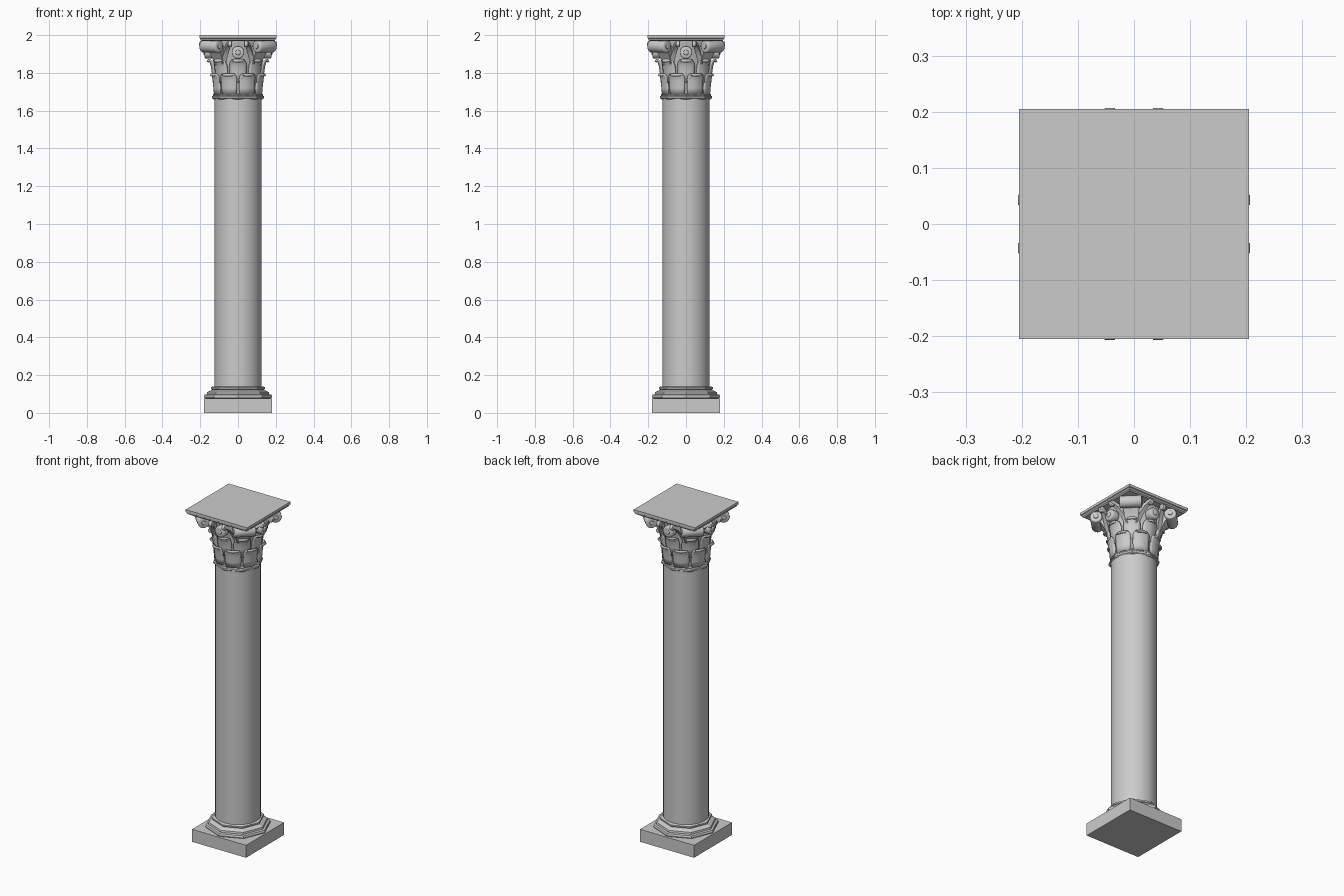
import bpy, bmesh
from math import sin, cos, pi, sqrt, radians
from mathutils import Vector, Matrix

cube = bpy.data.objects.get("Cube")
if cube:
    bpy.data.objects.remove(cube)

stone = bpy.data.materials.new("grey_stone")
stone.use_nodes = True
COLOUR = (0.6, 0.6, 0.6, 1)
stone.diffuse_color = COLOUR
bsdf = stone.node_tree.nodes["Principled BSDF"]
bsdf.inputs["Base Color"].default_value = COLOUR
bsdf.inputs["Roughness"].default_value = 0.8


def finish(name, bm, angle=0):
    bmesh.ops.recalc_face_normals(bm, faces=bm.faces)
    mesh = bpy.data.meshes.new(name)
    bm.to_mesh(mesh)
    bm.free()
    mesh.materials.append(stone)
    ob = bpy.data.objects.new(name, mesh)
    bpy.context.collection.objects.link(ob)
    if angle:
        bpy.ops.object.select_all(action='DESELECT')
        ob.select_set(True)
        bpy.context.view_layer.objects.active = ob
        bpy.ops.object.shade_smooth_by_angle(angle=radians(angle))
    return ob


def lathe(name, profile, sides, turn=0, scale=1, angle=0):
    """Revolve a (radius, height) profile and cap both ends."""
    bm = bmesh.new()
    rings = []
    for r, z in profile:
        rings.append([bm.verts.new((r * scale * cos(turn + 2 * pi * i / sides),
                                    r * scale * sin(turn + 2 * pi * i / sides), z))
                      for i in range(sides)])
    for a, b in zip(rings, rings[1:]):
        for i in range(sides):
            j = (i + 1) % sides
            bm.faces.new((a[i], a[j], b[j], b[i]))
    bm.faces.new(rings[0])
    bm.faces.new(rings[-1])
    return finish(name, bm, angle)


def square(name, profile):
    return lathe(name, profile, 4, pi / 4, sqrt(2))


def leaf(name, path, turn):
    """Leaf wrapped on the bell; path rows are (radius, height, half width)."""
    bm = bmesh.new()
    rows = []
    for r, z, w in path:
        rows.append([])
        for k in range(-3, 4):
            a = turn + w * k / 3 / r
            bulge = r + 0.005 * (1 - abs(k) / 3)
            rows[-1].append(bm.verts.new((bulge * cos(a), bulge * sin(a), z)))
    for a, b in zip(rows, rows[1:]):
        for i in range(len(a) - 1):
            bm.faces.new((a[i], a[i + 1], b[i + 1], b[i]))
    ob = finish(name, bm, 40)
    solid = ob.modifiers.new("thickness", 'SOLIDIFY')
    solid.thickness = 0.009
    solid.offset = 0


def local(turn, r, side, z):
    """Point at a distance out and sideways along a turned direction."""
    return Vector((r * cos(turn) - side * sin(turn), r * sin(turn) + side * cos(turn), z))


def roll(name, centre, axis, radius, length, inset=0.006):
    """Round drum with softened rims along an axis."""
    bm = bmesh.new()
    place = Matrix.Translation(centre) @ axis.to_track_quat('Z', 'Y').to_matrix().to_4x4()
    bmesh.ops.create_cone(bm, cap_ends=True, segments=20, radius1=radius,
                          radius2=radius, depth=length, matrix=place)
    rims = [e for e in bm.edges if any(len(f.verts) > 4 for f in e.link_faces)]
    bmesh.ops.bevel(bm, geom=rims, offset=inset, segments=2, affect='EDGES', profile=0.5)
    finish(name, bm, 50)


def stem(name, turn, path):
    """Strap of sections (out, side, height, half width, half depth)."""
    bm = bmesh.new()
    rings = []
    for r, s, z, w, d in path:
        rings.append([bm.verts.new(local(turn, r + i * d, s + j * w, z - i * d))
                      for i, j in ((-1, -1), (1, -1), (1, 1), (-1, 1))])
    for a, b in zip(rings, rings[1:]):
        for i in range(4):
            j = (i + 1) % 4
            bm.faces.new((a[i], a[j], b[j], b[i]))
    bm.faces.new(rings[0])
    bm.faces.new(rings[-1])
    finish(name, bm, 35)


# Base and shaft
square("plinth", [(0.18, 0), (0.18, 0.075)])
lathe("base_moulding", [(0.168, 0.075), (0.178, 0.08), (0.18, 0.088), (0.177, 0.096),
                        (0.165, 0.099), (0.163, 0.11), (0.15, 0.117), (0.138, 0.122),
                        (0.143, 0.127), (0.143, 0.135), (0.134, 0.14)], 8)
lathe("shaft", [(0.125, 0.13), (0.125, 1.67)], 32, angle=30)
lathe("neck_moulding", [(0.13, 1.66), (0.137, 1.666), (0.137, 1.676),
                        (0.131, 1.681), (0.134, 1.686), (0.128, 1.692)], 8)

# Bell and abacus
lathe("capital_bell", [(0.119, 1.68), (0.12, 1.78), (0.124, 1.84), (0.135, 1.9),
                       (0.152, 1.95), (0.156, 1.975)], 32, angle=40)
square("abacus", [(0.19, 1.968), (0.198, 1.974), (0.2, 1.982), (0.205, 1.985), (0.205, 2.0)])

# Two rows of leaves
LOWER = [(0.123, 1.685, 0.04), (0.126, 1.72, 0.045), (0.129, 1.755, 0.046),
         (0.134, 1.782, 0.044), (0.143, 1.793, 0.036), (0.149, 1.784, 0.022)]
UPPER = [(0.125, 1.75, 0.04), (0.129, 1.8, 0.045), (0.134, 1.835, 0.046),
         (0.142, 1.86, 0.042), (0.152, 1.868, 0.033), (0.158, 1.858, 0.02)]
for i in range(8):
    leaf("lower_leaf", LOWER, pi / 4 * i + pi / 8)
    leaf("upper_leaf", UPPER, pi / 4 * i)

for i in range(4):
    # Corner scroll: drum, end eyes and supporting strap
    diag = pi / 4 + pi / 2 * i
    across = local(diag, 0, 1, 0)
    centre = local(diag, 0.2, 0, 1.94)
    roll("corner_scroll", centre, across, 0.033, 0.12)
    roll("corner_scroll_eye", centre, across, 0.013, 0.13, 0.003)
    stem("corner_stem", diag, [(0.115, 0, 1.83, 0.028, 0.012), (0.135, 0, 1.87, 0.034, 0.012),
                               (0.158, 0, 1.92, 0.042, 0.014), (0.19, 0, 1.955, 0.05, 0.014)])

    # Middle of each side: paired small scrolls and a round flower
    mid = pi / 2 * i
    for s in (-1, 1):
        roll("small_scroll", local(mid, 0.19, s * 0.043, 1.953), local(mid, 0, 1, 0),
             0.017, 0.02, 0.003)
        stem("small_stem", mid, [(0.108, s * 0.075, 1.85, 0.012, 0.01),
                                 (0.13, s * 0.068, 1.9, 0.013, 0.01),
                                 (0.158, s * 0.054, 1.94, 0.012, 0.009),
                                 (0.19, s * 0.043, 1.961, 0.01, 0.008)])
    out = local(mid, 1, 0, 0)
    roll("flower", local(mid, 0.152, 0, 1.908), out, 0.033, 0.05, 0.008)
    roll("flower_centre", local(mid, 0.176, 0, 1.908), out, 0.014, 0.012, 0.004)
